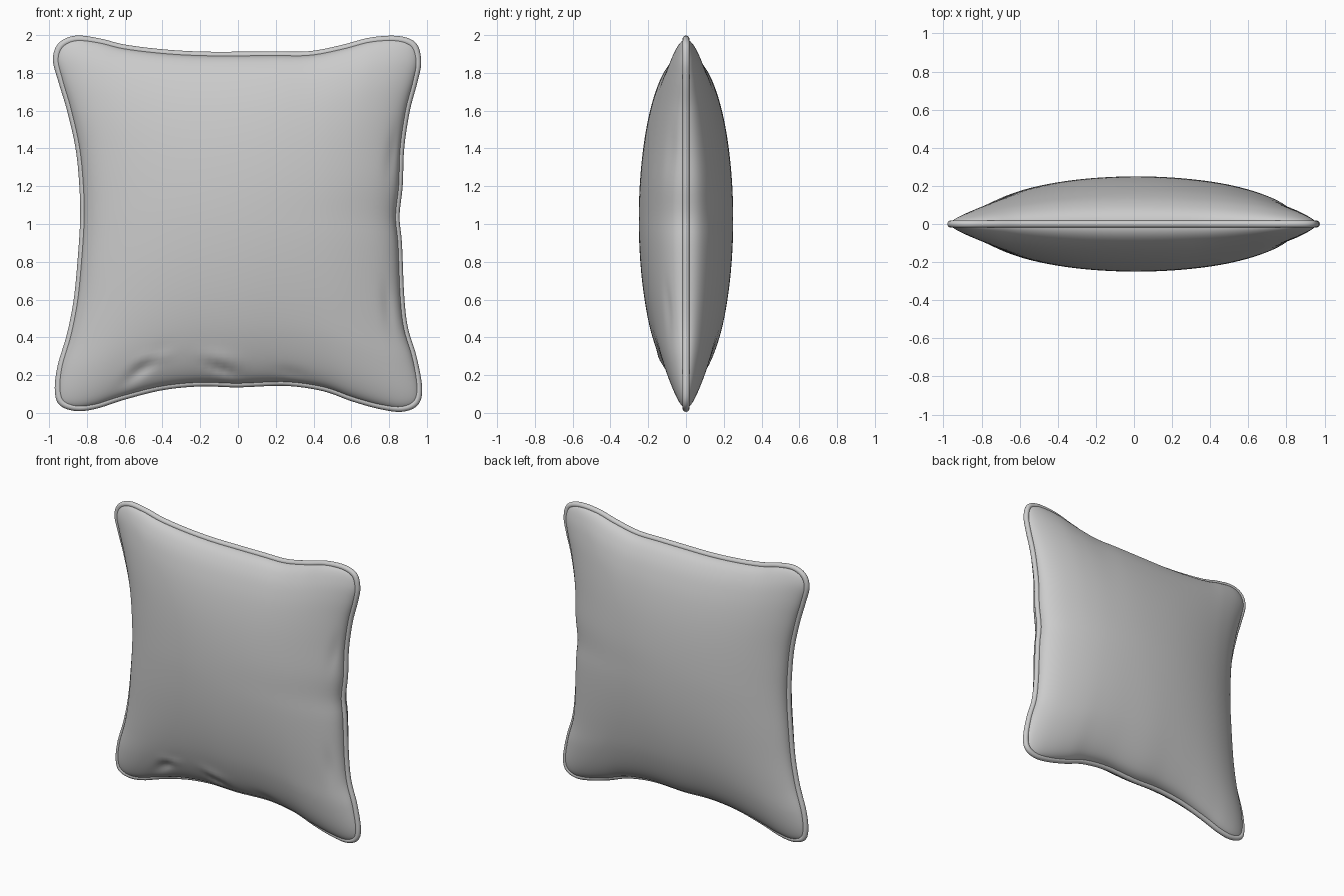
import bpy, bmesh, math
from mathutils import Vector

if "Cube" in bpy.data.objects:
    bpy.data.objects.remove(bpy.data.objects["Cube"])

N = 72          # samples along each side
R = 0.019       # piping radius

# Outer outline in (x, z), one short profile per side
BOTTOM = [(-.945, .042), (-.86, .01), (-.75, .022), (-.6, .07), (-.4, .12), (-.2, .14), (0, .135),
          (.25, .143), (.45, .115), (.6, .062), (.75, .02), (.87, .006), (.952, .042)]
RIGHT = [(.952, .042), (.975, .13), (.945, .3), (.90, .45), (.88, .62), (.868, .9), (.855, 1.04),
         (.872, 1.2), (.88, 1.4), (.91, 1.6), (.95, 1.75), (.97, 1.86), (.943, 1.957)]
TOP = [(-.95, 1.957), (-.86, 1.997), (-.73, 1.982), (-.6, 1.95), (-.4, 1.925), (-.2, 1.913), (0, 1.912),
       (.2, 1.913), (.38, 1.915), (.55, 1.948), (.7, 1.987), (.85, 1.995), (.943, 1.957)]
LEFT = [(-.945, .042), (-.97, .12), (-.955, .25), (-.905, .42), (-.87, .6), (-.85, .8), (-.836, 1.02),
        (-.84, 1.2), (-.86, 1.4), (-.905, 1.6), (-.95, 1.75), (-.98, 1.87), (-.95, 1.957)]

# Parameters packed closer together near the corners and seams
T = [0.75 * (1 - math.cos(math.pi * k / N)) / 2 + 0.25 * k / N for k in range(N + 1)]


def smooth_side(points, before, after):
    """Catmull-Rom through the points, resampled by length at T."""
    p = [Vector(q) for q in [before] + points + [after]]
    dense = []
    for i in range(1, len(p) - 2):
        a, b, c, d = p[i - 1:i + 3]
        for s in range(24):
            t = s / 24
            dense.append(0.5 * (2 * b + (c - a) * t + (2 * a - 5 * b + 4 * c - d) * t * t
                                + (3 * b - a - 3 * c + d) * t ** 3))
    dense.append(p[-2])
    length = [0.0]
    for a, b in zip(dense, dense[1:]):
        length.append(length[-1] + (b - a).length)
    out, j = [], 0
    for t in T:
        want = t * length[-1]
        while j < len(dense) - 2 and length[j + 1] < want:
            j += 1
        f = (want - length[j]) / (length[j + 1] - length[j])
        out.append(dense[j].lerp(dense[j + 1], min(f, 1)))
    return out


bottom = smooth_side(BOTTOM, LEFT[1], RIGHT[1])
right = smooth_side(RIGHT, BOTTOM[-2], TOP[-2])
top = smooth_side(TOP, LEFT[-2], RIGHT[-2])
left = smooth_side(LEFT, BOTTOM[1], TOP[1])

# Closed loop, moved inward to the centre line of the piping
loop = bottom[:-1] + right[:-1] + top[:0:-1] + left[:0:-1]
M = len(loop)
normals = []
for i in range(M):
    d = (loop[(i + 1) % M] - loop[i - 1]).normalized()
    normals.append(Vector((d.y, -d.x)))          # outward
seam = [p - n * R for p, n in zip(loop, normals)]
bottom = seam[0:N + 1]
right = seam[N:2 * N + 1]
top = seam[2 * N:3 * N + 1][::-1]
left = (seam[3 * N:] + seam[:1])[::-1]

fabric = bpy.data.materials.new("grey fabric")
fabric.diffuse_color = (0.6, 0.6, 0.6, 1)
fabric.use_nodes = True
fabric.node_tree.nodes["Principled BSDF"].inputs["Base Color"].default_value = fabric.diffuse_color


def finish(bm, name):
    bmesh.ops.recalc_face_normals(bm, faces=bm.faces[:])
    for f in bm.faces:
        f.smooth = True
    mesh = bpy.data.meshes.new(name)
    bm.to_mesh(mesh)
    bm.free()
    mesh.materials.append(fabric)
    ob = bpy.data.objects.new(name, mesh)
    bpy.context.collection.objects.link(ob)
    return ob


# Soft creases on the front: x, z, angle, length, width, depth
CREASES = [(-.52, .22, .75, .12, .03, -.022), (-.45, .29, .3, .07, .03, .012), (-.07, .22, -.5, .09, .025, -.016),
           (-.1, .29, -.2, .10, .04, .008), (.3, .2, -.3, .08, .03, -.01), (.83, 1.4, 1.4, .12, .03, -.015),
           (.8, .55, 1.7, .12, .03, -.01)]


def crease(x, z):
    total = 0
    for cx, cz, ang, ln, wd, dep in CREASES:
        dx, dz = x - cx, z - cz
        a = dx * math.cos(ang) + dz * math.sin(ang)
        b = dz * math.cos(ang) - dx * math.sin(ang)
        total += dep * math.exp(-(a / ln) ** 2 - (b / wd) ** 2)
    return total


# Cushion: front and back panels blown up between the seams
bm = bmesh.new()
for side in (-1, 1):
    grid = []
    for j, v in enumerate(T):
        row = []
        for i, u in enumerate(T):
            p = (bottom[i] * (1 - v) + top[i] * v + left[j] * (1 - u) + right[j] * u
                 - bottom[0] * (1 - u) * (1 - v) - bottom[N] * u * (1 - v)
                 - top[0] * (1 - u) * v - top[N] * u * v)
            edge = max(0, 16 * u * (1 - u) * v * (1 - v))
            h = 0.25 * edge ** 0.52
            if side < 0:
                h += crease(p.x, p.y) * min(1, edge * 5)
            row.append(bm.verts.new((p.x, side * h, p.y)))
        grid.append(row)
    for j in range(N):
        for i in range(N):
            bm.faces.new((grid[j][i], grid[j][i + 1], grid[j + 1][i + 1], grid[j + 1][i]))
bmesh.ops.remove_doubles(bm, verts=bm.verts[:], dist=1e-5)
finish(bm, "cushion")

# Piping: round cord swept along the seam
bm = bmesh.new()
K = 14
rings = []
for p, n in zip(seam, normals):
    ring = []
    for k in range(K):
        a = 2 * math.pi * k / K
        q = p + n * R * math.cos(a)
        ring.append(bm.verts.new((q.x, R * math.sin(a), q.y)))
    rings.append(ring)
for i in range(M):
    a, b = rings[i], rings[(i + 1) % M]
    for k in range(K):
        bm.faces.new((a[k], a[(k + 1) % K], b[(k + 1) % K], b[k]))
finish(bm, "piping")
